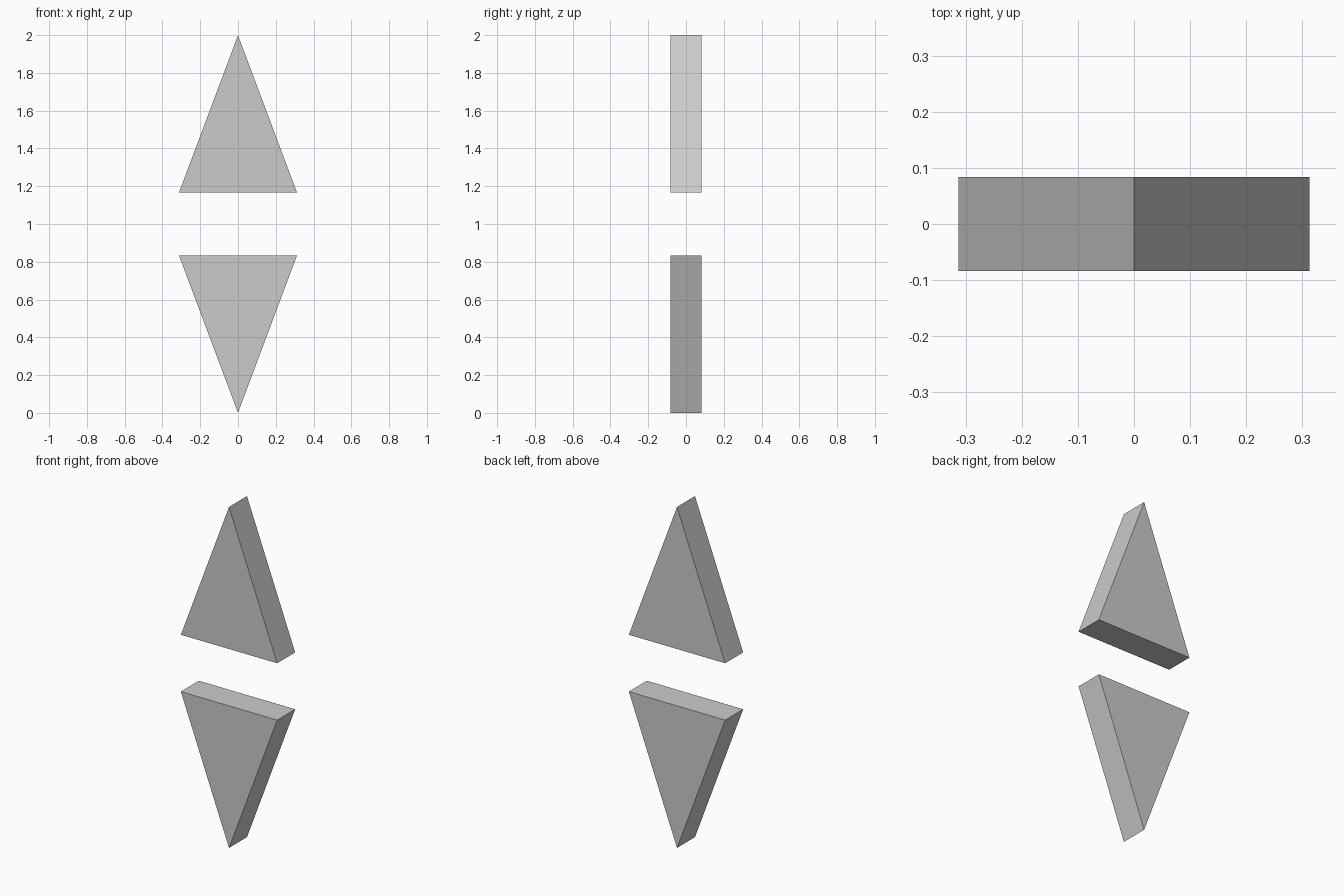
import bpy
import bmesh

if "Cube" in bpy.data.objects:
    bpy.data.objects.remove(bpy.data.objects["Cube"])

HALF_WIDTH = 0.3125
HALF_DEPTH = 1 / 12
HEIGHT = 5 / 6


def triangle_prism(name, base_z, tip_z):
    """Extrude a front-facing triangle through the depth."""
    bm = bmesh.new()
    profile = [(-HALF_WIDTH, base_z), (HALF_WIDTH, base_z), (0, tip_z)]
    face = bm.faces.new([bm.verts.new((x, -HALF_DEPTH, z)) for x, z in profile])
    result = bmesh.ops.extrude_face_region(bm, geom=[face], use_keep_orig=True)
    moved = [v for v in result["geom"] if isinstance(v, bmesh.types.BMVert)]
    bmesh.ops.translate(bm, verts=moved, vec=(0, 2 * HALF_DEPTH, 0))
    bmesh.ops.recalc_face_normals(bm, faces=bm.faces[:])
    mesh = bpy.data.meshes.new(name)
    bm.to_mesh(mesh)
    bm.free()
    obj = bpy.data.objects.new(name, mesh)
    bpy.context.collection.objects.link(obj)
    return obj


# Arrow pointing up and its mirror pointing down
triangle_prism("up_arrow", 2 - HEIGHT, 2)
triangle_prism("down_arrow", HEIGHT, 0)
